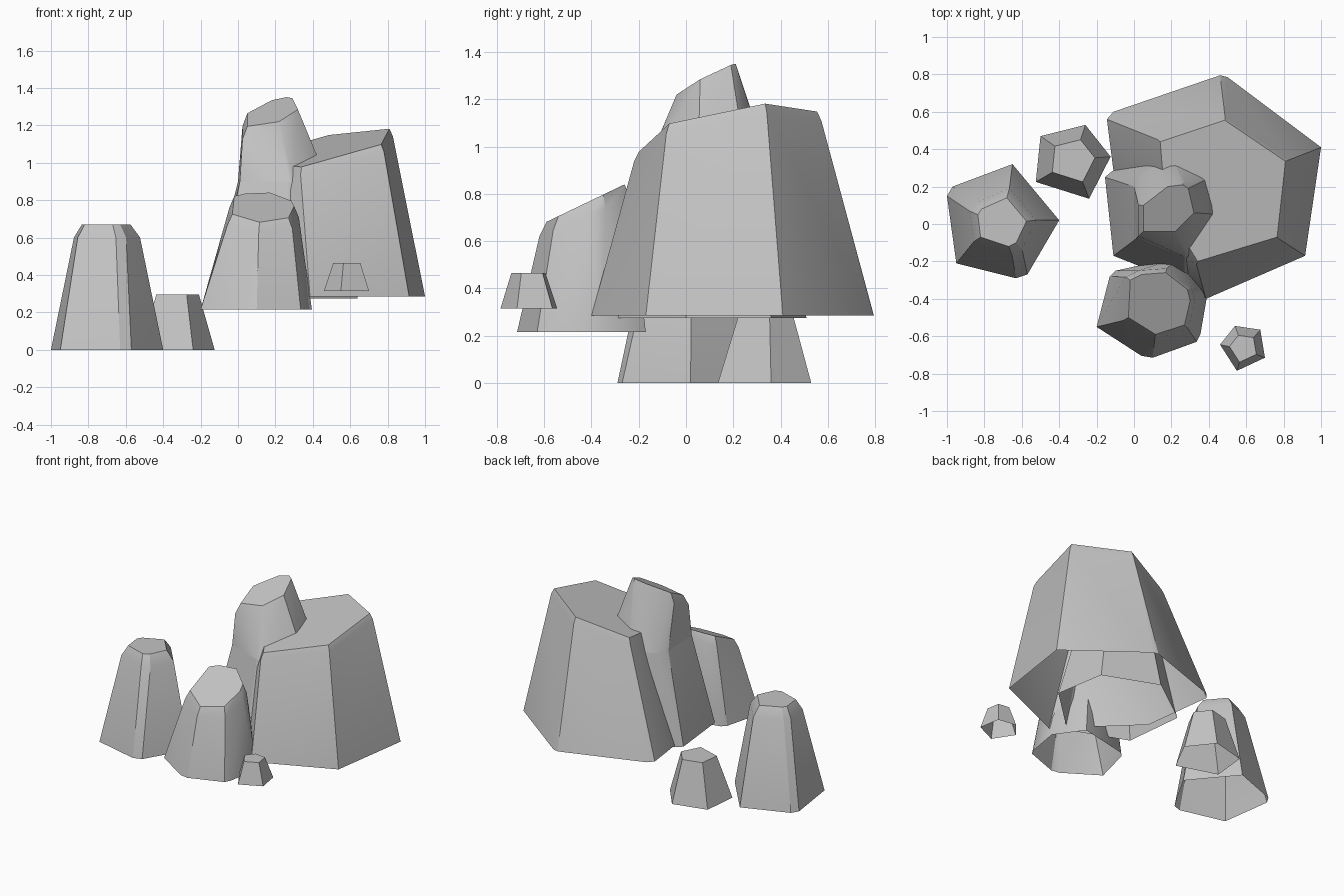
import bpy
import bmesh
import math
from mathutils import Vector

cube = bpy.data.objects.get("Cube")
if cube:
    bpy.data.objects.remove(cube, do_unlink=True)


def make_material(name, colour):
    material = bpy.data.materials.new(name)
    material.use_nodes = True
    material.diffuse_color = colour
    material.node_tree.nodes["Principled BSDF"].inputs["Base Color"].default_value = colour
    return material


stone = make_material("grey stone", (0.55, 0.55, 0.55, 1))


def centre_of(outline):
    return sum((Vector(point) for point in outline), Vector((0, 0))) / len(outline)


def scaled(outline, factor, centre=None):
    """Shrink or grow an outline about a centre."""
    middle = Vector(centre) if centre else centre_of(outline)
    return [middle + (Vector(point) - middle) * factor for point in outline]


def rock(name, base_height, base, top, height, slope_x=0, slope_y=0,
         shoulder=1, drop=0, capped=True):
    """Tapered hollow boulder: open base, sloping top plane, chamfered shoulder."""
    def on_top(point):
        return height + slope_x * point[0] + slope_y * point[1]

    corners = [(point[0], point[1], base_height) for point in base]
    corners += [(point[0], point[1], on_top(point)) for point in top]
    if drop:
        for inner, outer in zip(top, scaled(top, shoulder)):
            corners.append((outer[0], outer[1], on_top(inner) - drop))

    bm = bmesh.new()
    for corner in corners:
        bm.verts.new(corner)
    hull = bmesh.ops.convex_hull(bm, input=bm.verts[:])
    loose = {item for item in hull["geom_interior"] + hull["geom_unused"]
             if isinstance(item, bmesh.types.BMVert)}
    bmesh.ops.delete(bm, geom=list(loose), context="VERTS")
    bmesh.ops.dissolve_limit(bm, angle_limit=math.radians(4),
                             verts=bm.verts[:], edges=bm.edges[:])
    bmesh.ops.recalc_face_normals(bm, faces=bm.faces[:])

    # Open the underside, and the top where another part continues it
    bm.normal_update()
    openings = [face for face in bm.faces
                if face.normal.z < -.9 or (not capped and face.normal.z > .9)]
    bmesh.ops.delete(bm, geom=openings, context="FACES")

    mesh = bpy.data.meshes.new(name)
    bm.to_mesh(mesh)
    bm.free()
    mesh.materials.append(stone)
    obj = bpy.data.objects.new(name, mesh)
    bpy.context.collection.objects.link(obj)
    bpy.ops.object.select_all(action="DESELECT")
    obj.select_set(True)
    bpy.context.view_layer.objects.active = obj
    bpy.ops.object.shade_smooth_by_angle(angle=math.radians(25))


# Pillar standing apart on the right-hand side
rock("right_pillar_rock", 0,
     base=[(-1, .15), (-.97, .2), (-.65, .32), (-.4, .02),
           (-.57, -.27), (-.63, -.29), (-.95, -.21)],
     top=[(-.835, .05), (-.815, .08), (-.68, .14), (-.575, .015),
          (-.63, -.1), (-.67, -.12), (-.82, -.07)],
     height=.67, shoulder=1.36, drop=.07)

# Small stump behind the pillar
stump = [(-.5, .47), (-.26, .53), (-.125, .36), (-.24, .135), (-.525, .225)]
rock("back_stump_rock", 0, stump, scaled(stump, .57, (-.32, .345)), height=.295)

# Largest boulder
rock("large_boulder", .285,
     base=[(-.145, .56), (-.11, .6), (.46, .795), (.5, .785), (1, .41),
           (.995, .38), (.915, -.17), (.385, -.4), (-.08, .05)],
     top=[(.14, .44), (.485, .555), (.81, .335), (.765, -.07), (.34, -.2), (.17, .08)],
     height=.937, slope_x=.227, slope_y=.182, shoulder=1.05, drop=.04)

# Tall spire set into the boulder: flared foot, then the leaning upper part
waist = [(0, .2), (.04, .27), (.2, .36), (.43, .26), (.48, .05),
         (.3, -.17), (.27, -.175), (.01, -.08)]
rock("spire_foot", .275,
     base=[(-.155, .25), (-.12, .28), (.2, .51), (.58, .36), (.64, 0),
           (.31, -.31), (.27, -.32), (-.11, -.17)],
     top=waist, height=.9, capped=False)
rock("spire_top", .9, waist,
     top=[(.05, -.04), (.22, -.04), (.32, .06), (.29, .19), (.26, .21),
          (.18, .2), (.05, .1)],
     height=1.207, slope_x=.15, slope_y=.5, shoulder=1.18, drop=.07)

# Sloping rock at the front
rock("front_rock", .215,
     base=[(-.2, -.55), (.04, -.705), (.1, -.715), (.335, -.63), (.355, -.59),
           (.395, -.36), (.26, -.17), (.16, -.2), (-.1, -.25), (-.13, -.28)],
     top=[(-.02, -.3), (.04, -.27), (.17, -.26), (.285, -.35), (.3, -.41),
          (.27, -.54), (.115, -.59), (-.03, -.5)],
     height=.965, slope_y=.48, shoulder=1.16, drop=.06)

# Small pebble beside the front rock
pebble = [(.46, -.645), (.54, -.545), (.675, -.565), (.7, -.715), (.55, -.785)]
rock("front_pebble", .315, pebble, scaled(pebble, .6, (.585, -.67)), height=.465)
